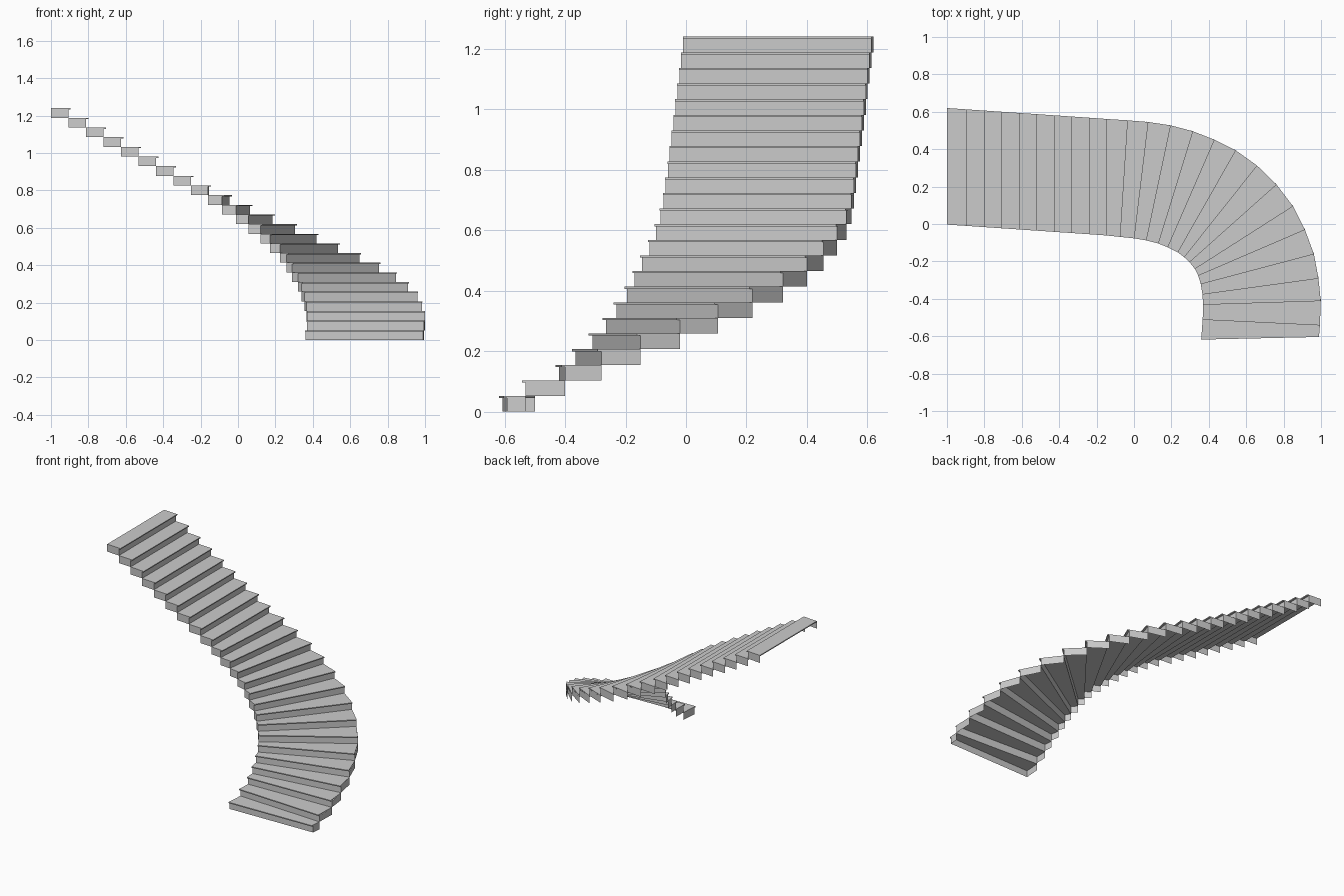
import bpy, bmesh
from mathutils import Vector

if "Cube" in bpy.data.objects:
    bpy.data.objects.remove(bpy.data.objects["Cube"])

STEPS = 24
RISE = 1.24 / STEPS      # height of one step
THICK = 0.007            # tread board thickness
NOSE = 0.012             # tread overhang in front of the riser

# Plan curves: riser end points on the outer and inner edge, bottom to top
outer = [(.99, -.592), (.995, -.53), (.999, -.40), (.985, -.28), (.96, -.15), (.91, -.02),
         (.845, .105), (.755, .22), (.65, .32), (.535, .40), (.42, .455), (.305, .50),
         (.185, .53), (.065, .547), (-.045, .555), (-.155, .562), (-.25, .569)]
inner = [(.36, -.606), (.368, -.50), (.37, -.42), (.365, -.365), (.355, -.31), (.34, -.265),
         (.32, -.23), (.29, -.195), (.26, -.17), (.225, -.145), (.17, -.12), (.12, -.10),
         (.055, -.085), (-.01, -.075), (-.085, -.068), (-.16, -.06), (-.25, -.054)]


def finish_curve(points, end):
    """Continue a plan curve with the evenly spaced straight flight."""
    pts = [Vector(p) for p in points]
    start, n = pts[-1], STEPS + 1 - len(pts)
    return pts + [start.lerp(Vector(end), i / n) for i in range(1, n + 1)]


def nosing(pts, i):
    """Front corner of tread i, pushed forward along the plan curve."""
    d = pts[i - 1] - pts[i] if i else pts[0] - pts[1]
    return pts[i] + d.normalized() * NOSE


def quad(bm, pts):
    return bm.faces.new([bm.verts.new(p) for p in pts])


def wall(bm, a, b, z0, z1):
    quad(bm, [(*a, z0), (*b, z0), (*b, z1), (*a, z1)])


def make_object(name, bm):
    mesh = bpy.data.meshes.new(name)
    bm.to_mesh(mesh)
    bm.free()
    bpy.context.collection.objects.link(bpy.data.objects.new(name, mesh))


outer = finish_curve(outer, (-1, .62))
inner = finish_curve(inner, (-1, -.003))
treads, risers, sides = bmesh.new(), bmesh.new(), bmesh.new()

for i in range(STEPS):
    z0, z1 = i * RISE, (i + 1) * RISE
    # Tread: thin board with overhanging front edge
    plan = [nosing(inner, i), nosing(outer, i), outer[i + 1], inner[i + 1]]
    face = quad(treads, [(*p, z1 - THICK) for p in plan])
    top = bmesh.ops.extrude_face_region(treads, geom=[face], use_keep_orig=True)
    bmesh.ops.translate(treads, vec=(0, 0, THICK),
                        verts=[v for v in top["geom"] if isinstance(v, bmesh.types.BMVert)])
    # Riser and the two end panels; back and underside stay open
    wall(risers, inner[i], outer[i], z0, z1 - THICK)
    wall(sides, outer[i], outer[i + 1], z0, z1 - THICK)
    wall(sides, inner[i + 1], inner[i], z0, z1 - THICK)

bmesh.ops.recalc_face_normals(treads, faces=treads.faces)
make_object("treads", treads)
make_object("risers", risers)
make_object("side_panels", sides)
